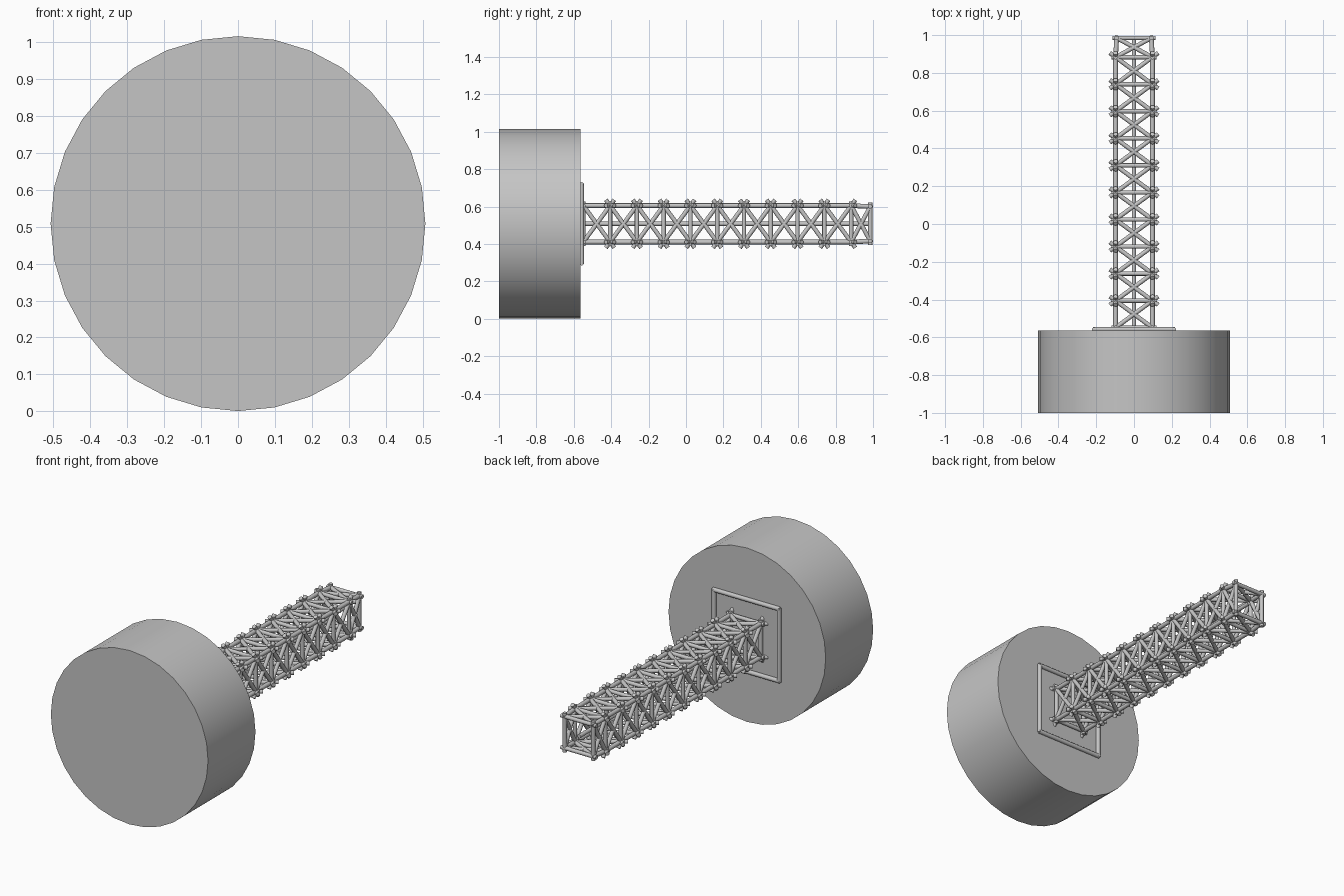
import bpy
import bmesh
import math
from mathutils import Vector, Matrix

cube = bpy.data.objects.get("Cube")
if cube:
    bpy.data.objects.remove(cube, do_unlink=True)

GREY = (0.56, 0.56, 0.56, 1)
metal = bpy.data.materials.new("grey_metal")
metal.use_nodes = True
metal.diffuse_color = GREY
metal.node_tree.nodes["Principled BSDF"].inputs["Base Color"].default_value = GREY

AXIS_Z = 0.508     # height of the drum and mast axis
HALF = 0.0975      # mast half width between tube centres
TUBE = 0.0115


def tubes(name, paths, radius, sides=12, over=0.0):
    """One object made of capped tubes; each end runs on by `over`."""
    bm = bmesh.new()
    for a, b in paths:
        a, b = Vector(a), Vector(b)
        run = (b - a).normalized()
        a, b = a - run * over, b + run * over
        turn = run.to_track_quat('Z', 'Y').to_matrix().to_4x4()
        bmesh.ops.create_cone(bm, cap_ends=True, segments=sides,
                              radius1=radius, radius2=radius,
                              depth=(b - a).length,
                              matrix=Matrix.Translation((a + b) / 2) @ turn)
    mesh = bpy.data.meshes.new(name)
    bm.to_mesh(mesh)
    bm.free()
    mesh.materials.append(metal)
    obj = bpy.data.objects.new(name, mesh)
    bpy.context.collection.objects.link(obj)
    bpy.ops.object.select_all(action='DESELECT')
    obj.select_set(True)
    bpy.context.view_layer.objects.active = obj
    bpy.ops.object.shade_smooth_by_angle(angle=math.radians(35))
    return obj


def corners(y, half):
    """Four corners of a square about the axis, in order."""
    return [(sx * half, y, AXIS_Z + sz * half)
            for sx, sz in ((1, 1), (-1, 1), (-1, -1), (1, -1))]


def square(points):
    return [(points[i], points[(i + 1) % 4]) for i in range(4)]


# Drum body
tubes("drum", [((0, -1, AXIS_Z), (0, -0.563, AXIS_Z))], 0.507, sides=32)

# Square frame on the back of the drum
tubes("mount_frame", square(corners(-0.558, 0.21)), 0.0125, over=0.006)

# Mast stations: even bays, then a short, slightly narrower end bay
rings = [corners(-0.549 + 0.1432 * i, HALF) for i in range(11)]
rings.append(corners(0.985, 0.092))

# Corner tubes and the central tube
tubes("mast_corner_tubes",
      [(rings[0][i], rings[-2][i]) for i in range(4)]
      + [(rings[-2][i], rings[-1][i]) for i in range(4)], 0.0125)
tubes("mast_centre_tube", [((0, -0.563, AXIS_Z), (0, 0.985, AXIS_Z))], 0.0115)

# Square cross frames at each station
tubes("mast_cross_frames", [p for r in rings for p in square(r)], TUBE, over=0.022)

# Crossed braces on every side of every bay, running past the corners
braces = []
for near, far in zip(rings[:-2], rings[1:-1]):
    for i in range(4):
        j = (i + 1) % 4
        braces += [(near[i], far[j]), (near[j], far[i])]
tubes("mast_braces", braces, TUBE, over=0.038)

end_braces = []
for i in range(4):
    j = (i + 1) % 4
    end_braces += [(rings[-2][i], rings[-1][j]), (rings[-2][j], rings[-1][i])]
tubes("mast_end_braces", end_braces, TUBE, over=0.011)
